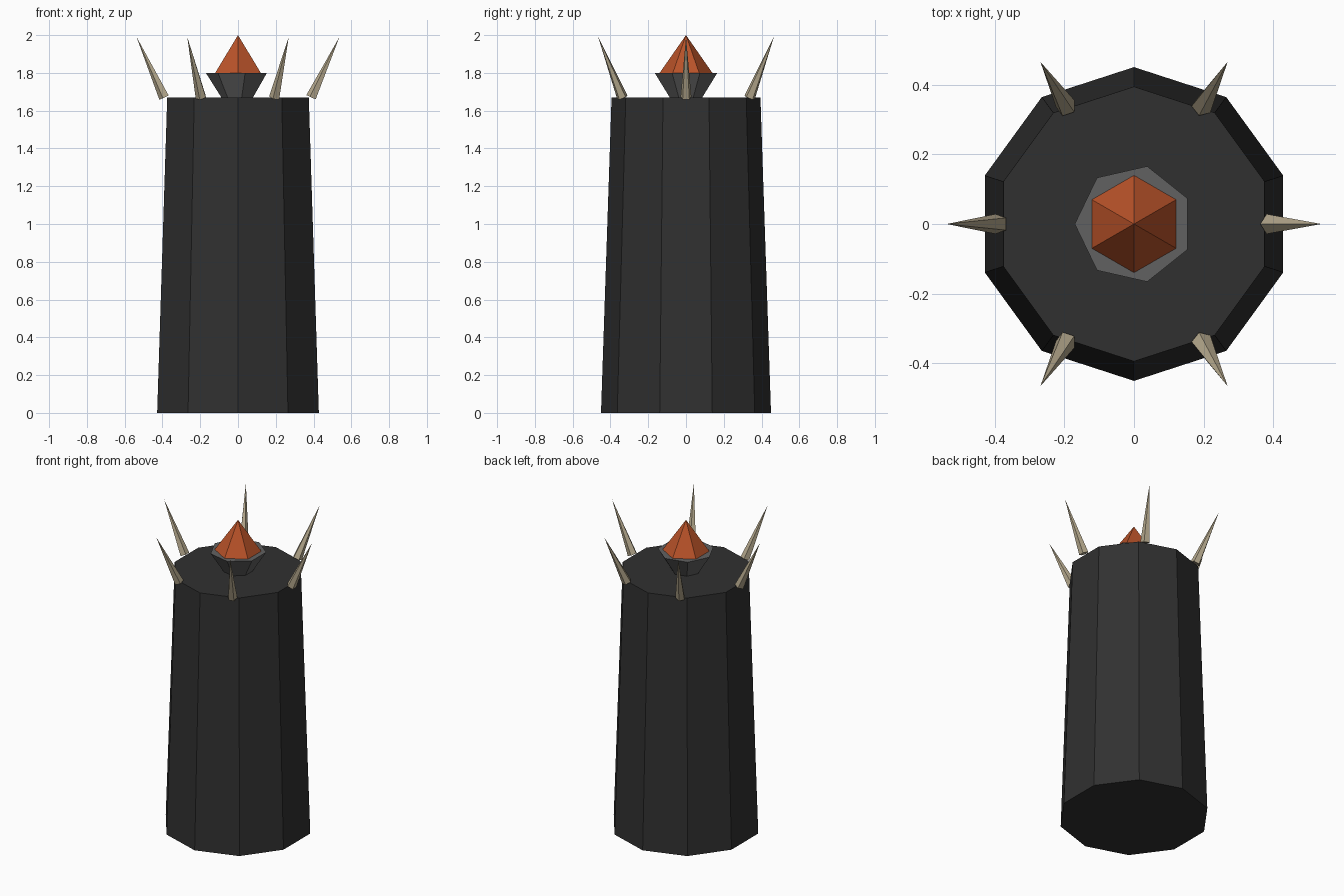
import bpy, bmesh, math
from mathutils import Vector, Matrix

if "Cube" in bpy.data.objects:
    bpy.data.objects.remove(bpy.data.objects["Cube"])


def material(name, rgb):
    m = bpy.data.materials.new(name)
    m.diffuse_color = (*rgb, 1)
    m.use_nodes = True
    m.node_tree.nodes["Principled BSDF"].inputs["Base Color"].default_value = m.diffuse_color
    return m


stone = material("dark stone", (0.030, 0.030, 0.030))
iron = material("grey iron", (0.120, 0.120, 0.120))
ember = material("ember orange", (0.48, 0.085, 0.022))
bone = material("pale bone", (0.47, 0.40, 0.27))


def frustum(name, sides, r1, r2, base, tip, angle, mat):
    """Flat-sided cone from base to tip; angle (degrees) places its first corner."""
    base, tip = Vector(base), Vector(tip)
    axis = tip - base
    bm = bmesh.new()
    rings = []
    for r, z in ((r1, 0), (r2, axis.length)):
        if r == 0:
            rings.append([bm.verts.new((0, 0, z))] * sides)
            continue
        a = [math.radians(angle) + math.tau * i / sides for i in range(sides)]
        rings.append([bm.verts.new((r * math.cos(t), r * math.sin(t), z)) for t in a])
    low, high = rings
    for i in range(sides):
        j = (i + 1) % sides
        bm.faces.new([low[i], low[j], high[j]] + ([high[i]] if r2 else []))
    bm.faces.new(low[::-1])
    if r2:
        bm.faces.new(high)
    turn = Vector((0, 0, 1)).rotation_difference(axis).to_matrix().to_4x4()
    bm.transform(Matrix.Translation(base) @ turn)
    mesh = bpy.data.meshes.new(name)
    bm.to_mesh(mesh)
    bm.free()
    mesh.materials.append(mat)
    ob = bpy.data.objects.new(name, mesh)
    bpy.context.collection.objects.link(ob)


# Tapered pillar, bowl and flame
frustum("pillar", 10, 0.45, 0.394, (0, 0, 0), (0, 0, 1.67), 90, stone)
frustum("bowl", 7, 0.085, 0.17, (0, 0, 1.665), (0, 0, 1.80), 180, iron)
frustum("flame", 6, 0.143, 0, (0, 0, 1.795), (0, 0, 2.0), 90, ember)

# Ring of outward-leaning spikes
for k in range(6):
    t = math.radians(60 * k)
    c, s = math.cos(t), math.sin(t)
    frustum(f"spike_{k + 1}", 5, 0.03, 0, (0.389 * c, 0.389 * s, 1.67),
            (0.537 * c, 0.537 * s, 1.99), 180, bone)
